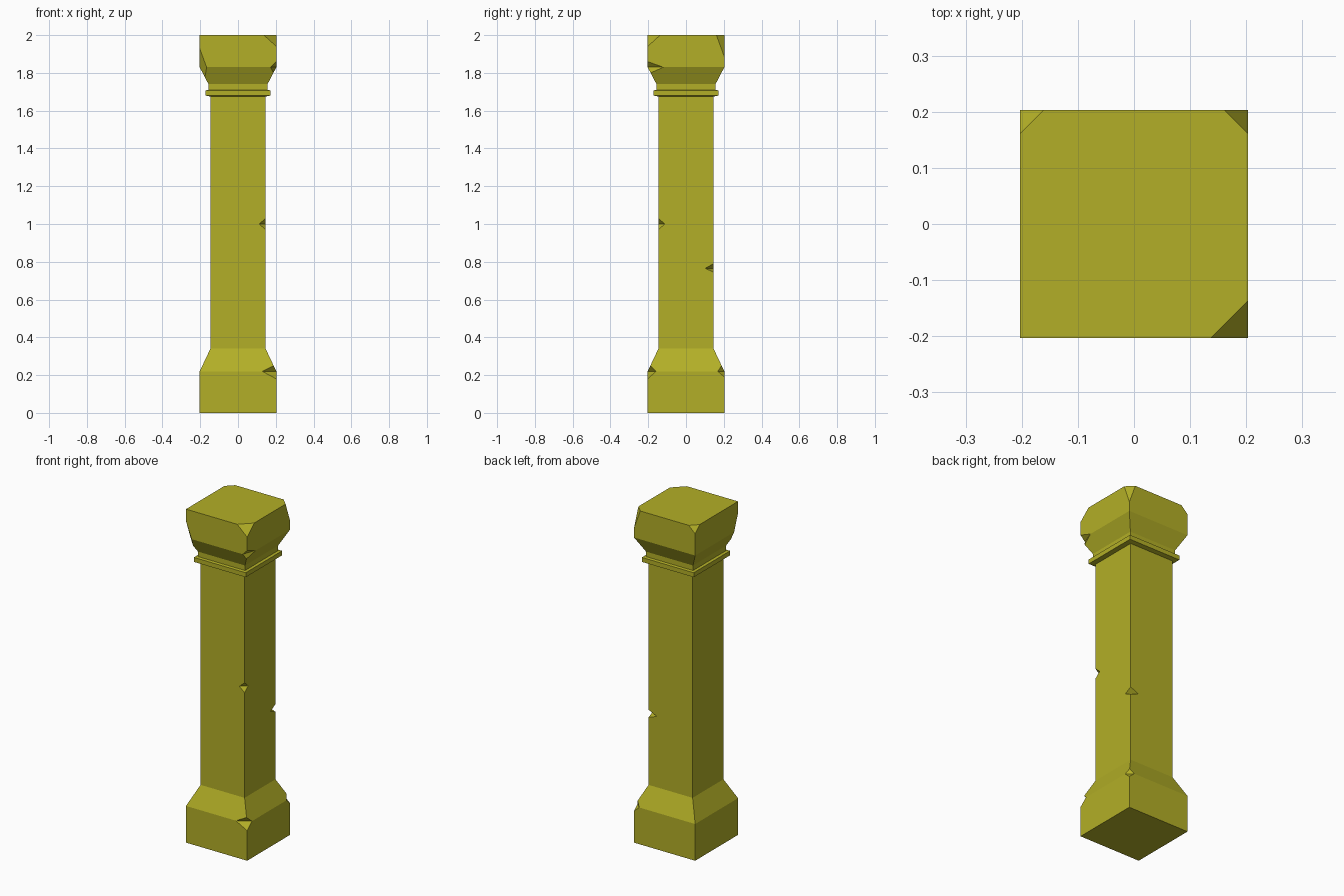
import bpy, bmesh
from mathutils import Vector

if "Cube" in bpy.data.objects:
    bpy.data.objects.remove(bpy.data.objects["Cube"], do_unlink=True)

stone = bpy.data.materials.new("olive stone")
stone.use_nodes = True
COLOUR = (0.45, 0.43, 0.02, 1)
stone.diffuse_color = COLOUR
stone.node_tree.nodes["Principled BSDF"].inputs["Base Color"].default_value = COLOUR

BLOCK, SHAFT = 0.203, 0.146
# Outline from the ground up: half width, height
PROFILE = [(BLOCK, 0), (BLOCK, 0.22), (SHAFT, 0.34), (SHAFT, 1.675),
           (0.172, 1.68), (0.172, 1.707), (0.156, 1.71), (0.156, 1.74),
           (BLOCK, 1.83), (BLOCK, 2)]


def make_object(name, bm):
    bmesh.ops.recalc_face_normals(bm, faces=bm.faces[:])
    mesh = bpy.data.meshes.new(name)
    bm.to_mesh(mesh)
    bm.free()
    mesh.materials.append(stone)
    obj = bpy.data.objects.new(name, mesh)
    bpy.context.collection.objects.link(obj)
    return obj


def half_width(z):
    for (w0, z0), (w1, z1) in zip(PROFILE, PROFILE[1:]):
        if z <= z1:
            return w0 + (w1 - w0) * (z - z0) / (z1 - z0)


# Square pillar lofted through the profile
CORNERS = [(1, 1), (-1, 1), (-1, -1), (1, -1)]
bm = bmesh.new()
rings = [[bm.verts.new((sx * w, sy * w, z)) for sx, sy in CORNERS] for w, z in PROFILE]
for low, high in zip(rings, rings[1:]):
    for i in range(4):
        j = (i + 1) % 4
        bm.faces.new((low[i], low[j], high[j], high[i]))
bm.faces.new(rings[0])
bm.faces.new(rings[-1])
pillar = make_object("pillar", bm)


# Wedge that chips a corner: reach along x and y at height z, ending at each tip
def chip(sx, sy, z, dx, dy, *tips):
    w = half_width(z)
    points = [(w - dx, w, z), (w, w - dy, z)]
    points += [(half_width(t), half_width(t), t) for t in tips]
    points.append((w + 0.1, w + 0.1, z + (0.1 if len(tips) == 1 else 0)))
    bm = bmesh.new()
    for x, y, h in points:
        bm.verts.new(Vector((sx * x, sy * y, h)))
    bmesh.ops.convex_hull(bm, input=bm.verts[:])
    return make_object("chip_cutter", bm)


cutters = [
    # base chips
    chip(1, -1, 0.22, 0.075, 0.045, 0.25, 0.18),
    chip(1, 1, 0.22, 0.035, 0.035, 0.25, 0.19),
    # shaft chips
    chip(1, -1, 1.0, 0.034, 0.034, 1.03, 0.97),
    chip(1, 1, 0.765, 0.055, 0.045, 0.79, 0.745),
    # capital side chips
    chip(1, -1, 1.83, 0.03, 0.083, 1.86, 1.8),
    chip(-1, -1, 1.83, 0.037, 0.037, 1.93, 1.777),
    # capital top corners
    chip(1, -1, 2, 0.066, 0.066, 1.94),
    chip(1, 1, 2, 0.042, 0.042, 1.885),
    chip(-1, 1, 2, 0.042, 0.042, 1.96),
]
for cutter in cutters:
    cut = pillar.modifiers.new("chip", "BOOLEAN")
    cut.operation = "DIFFERENCE"
    cut.solver = "EXACT"
    cut.object = cutter
    cutter.hide_render = True
    cutter.hide_viewport = True
